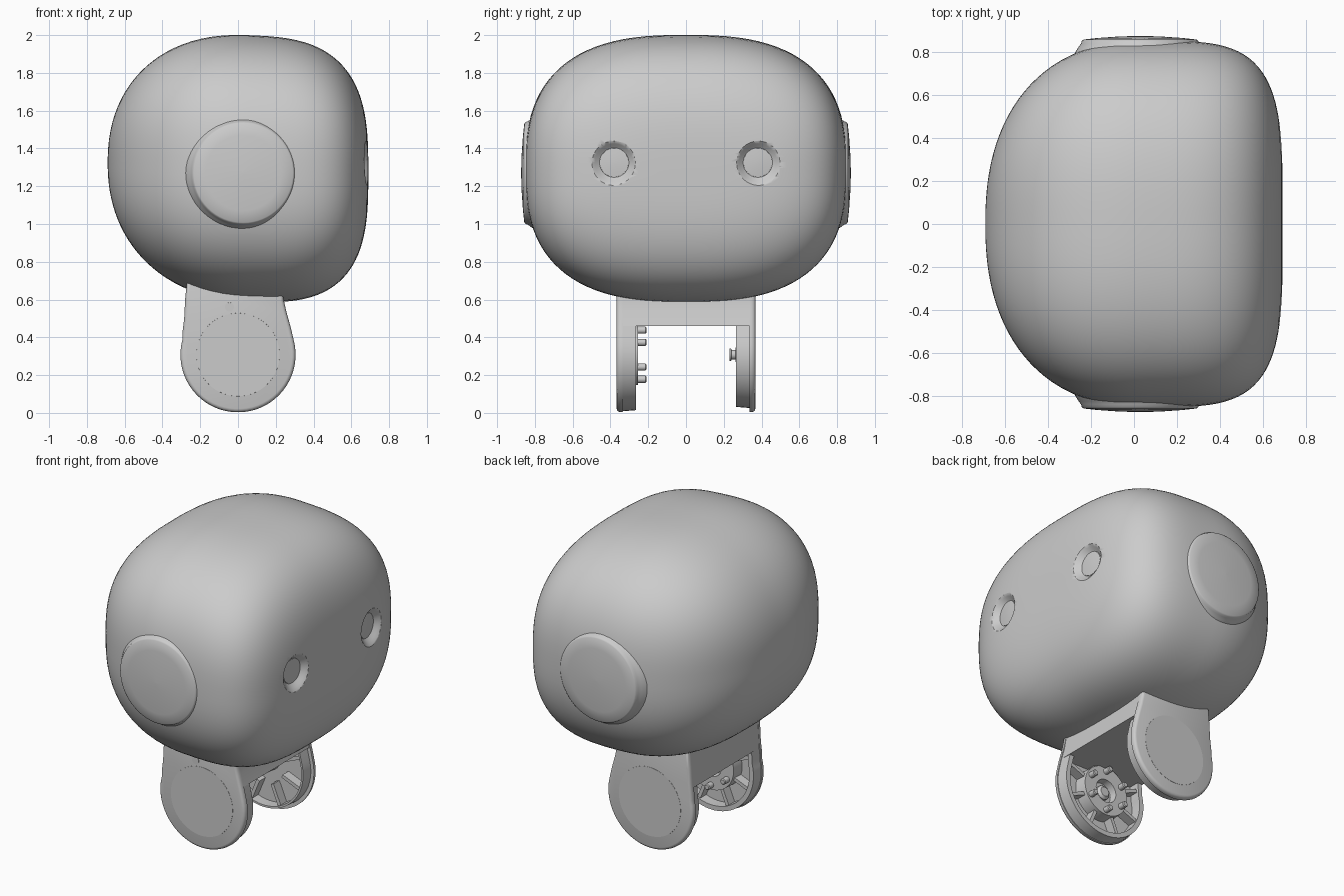
import bpy, bmesh
from math import sin, cos, pi, radians
from mathutils import Matrix, Vector

cube = bpy.data.objects.get("Cube")
if cube:
    bpy.data.objects.remove(cube, do_unlink=True)

grey = bpy.data.materials.new("light grey")
grey.use_nodes = True
grey.diffuse_color = (0.6, 0.6, 0.6, 1)
grey.node_tree.nodes["Principled BSDF"].inputs["Base Color"].default_value = (0.6, 0.6, 0.6, 1)


def finish(name, bm, angle=35):
    bmesh.ops.recalc_face_normals(bm, faces=bm.faces)
    mesh = bpy.data.meshes.new(name)
    bm.to_mesh(mesh)
    bm.free()
    mesh.materials.append(grey)
    obj = bpy.data.objects.new(name, mesh)
    bpy.context.collection.objects.link(obj)
    smooth(obj, angle)
    return obj


def smooth(obj, angle):
    bpy.ops.object.select_all(action='DESELECT')
    obj.select_set(True)
    bpy.context.view_layer.objects.active = obj
    bpy.ops.object.shade_smooth_by_angle(angle=radians(angle))


def loft(bm, rings):
    """Skin closed rings of equal length."""
    for a, b in zip(rings, rings[1:]):
        n = len(a)
        for i in range(n):
            j = (i + 1) % n
            bm.faces.new((a[i], a[j], b[j], b[i]))


def lathe(name, profile, centre, axis, segments=64, angle=35):
    """Revolve (radius, distance) points around an axis; ends are capped."""
    bm = bmesh.new()
    turn = Vector((0, 0, 1)).rotation_difference(Vector(axis)).to_matrix()
    rings = []
    for r, d in profile:
        rings.append([bm.verts.new(Vector(centre) + turn @ Vector(
            (r * cos(2 * pi * i / segments), r * sin(2 * pi * i / segments), d)))
            for i in range(segments)])
    loft(bm, rings)
    bm.faces.new(rings[0])
    bm.faces.new(rings[-1])
    return finish(name, bm, angle)


def box(name, centre, size, spin=0):
    bm = bmesh.new()
    place = Matrix.Translation(centre) @ Matrix.Rotation(spin, 4, 'Y')
    bmesh.ops.create_cube(bm, size=1, matrix=place @ Matrix.Diagonal((*size, 1)))
    return finish(name, bm)


def slab(name, layers, capped=True):
    """Stack outlines of (x, z) points at given y positions."""
    bm = bmesh.new()
    rings = [[bm.verts.new((x, y, z)) for x, z in pts] for pts, y in layers]
    if capped:
        loft(bm, rings)
        bm.faces.new(rings[0])
        bm.faces.new(rings[-1])
    else:
        loft(bm, rings + rings[:1])
    return finish(name, bm, 50)


# Head: rounded back, flatter face towards +x
WIDEST = 0.05


def head_section(length, s, power_y, power_z):
    t = 1 - (1 - s) ** 3
    wide = 0.85 * (1 - t ** power_y) ** (1 / power_y)
    tall = 0.705 * (1 - t ** power_z) ** (1 / power_z)
    return WIDEST + length * t, wide, tall


def superpoint(a, n=2.65):
    c, s = cos(a), sin(a)
    return (abs(c) ** (2 / n) * (1 if c > 0 else -1),
            abs(s) ** (2 / n) * (1 if s > 0 else -1))


def head_mid(x):
    return 1.297 - 0.04 * x


STEPS = 32
SIDES = 96
sections = [head_section(-0.74, i / STEPS, 2.3, 2.2) for i in range(STEPS - 1, 0, -1)]
sections += [head_section(0.64, i / STEPS, 4, 3) for i in range(STEPS)]
bm = bmesh.new()
rings = []
for x, wide, tall in sections:
    ring = []
    for i in range(SIDES):
        py, pz = superpoint(2 * pi * (i + 0.5) / SIDES)
        ring.append(bm.verts.new((x, wide * py, head_mid(x) + tall * pz)))
    rings.append(ring)
loft(bm, rings)
for ring, x in ((rings[0], -0.69), (rings[-1], 0.69)):
    pole = bm.verts.new((x, 0, head_mid(x)))
    for i in range(SIDES):
        bm.faces.new((ring[i], ring[(i + 1) % SIDES], pole))
head = finish("head", bm, 60)

# Eye sockets: soft dishes following the curve of the face, each with a lens
for side, label in ((-1, "right"), (1, "left")):
    spot = (0.683, side * 0.383, 1.325)
    facing = (1, side * 0.08, 0)
    cutter = lathe("socket_cutter",
                   [(0.135, 0.03), (0.125, 0.003), (0.115, -0.004), (0.1, -0.016),
                    (0.086, -0.03), (0.078, -0.036)], spot, facing)
    mod = head.modifiers.new("socket", 'BOOLEAN')
    mod.operation = 'DIFFERENCE'
    mod.object = cutter
    bpy.context.view_layer.objects.active = head
    bpy.ops.object.modifier_apply(modifier=mod.name)
    bpy.data.objects.remove(cutter, do_unlink=True)
    lathe(label + "_eye_lens", [(0.078, -0.042), (0.076, -0.034), (0.04, -0.031), (0.005, -0.03)],
          spot, facing)
smooth(head, 60)

# Ear discs, flaring softly into the head
for side, label in ((-1, "front"), (1, "back")):
    lathe(label + "_ear_disc",
          [(0.33, 0.74), (0.305, 0.79), (0.285, 0.822), (0.274, 0.837), (0.27, 0.85),
           (0.262, 0.856), (0.2, 0.863), (0.1, 0.87), (0.005, 0.873)],
          (0.028, 0, 1.27), (0, side, 0), angle=60)

# Neck bracket outline: round at the bottom, narrowing into the head
HUB = 0.308
right_edge = [(0.24, 0.70), (0.24, 0.61), (0.255, 0.54), (0.28, 0.45)]
left_edge = [(-0.295, 0.42), (-0.285, 0.5), (-0.28, 0.6), (-0.27, 0.70)]
arc = [(0.305 * cos(radians(a)), HUB + 0.305 * sin(radians(a))) for a in range(15, -196, -6)]
outline = right_edge + arc + left_edge


def inset(factor):
    return [(x * factor, 0.32 + (z - 0.32) * factor) for x, z in outline]


# The back plate is slightly shallower than the front one
for side, label, rim in ((-1, "front", 0.985), (1, "back", 0.93)):
    slab(label + "_neck_plate", [(inset(0.94), side * 0.367), (inset(0.97), side * 0.364),
                                 (inset(0.99), side * 0.357), (outline, side * 0.345),
                                 (outline, side * 0.335)])
    slab(label + "_neck_rim", [(inset(rim), side * 0.34), (inset(rim - 0.02), side * 0.265),
                               (inset(0.87), side * 0.265), (inset(0.87), side * 0.34)], False)
    lathe(label + "_plate_cover", [(0.222, 0.36), (0.22, 0.368)], (0, 0, HUB), (0, side, 0))
    # Stiffening ribs inside the hollow plate
    for k in range(8):
        a = 2 * pi * k / 8 + pi / 8
        box(label + "_rib", (0.2 * cos(a), side * 0.308, HUB - 0.2 * sin(a)),
            (0.14, 0.065, 0.022), a)

# Screw hole cover on the front plate
lathe("screw_cover", [(0.025, 0.36), (0.024, 0.369)], (-0.045, 0, 0.56), (0, -1, 0), 24)

# Crossbar joining both plates under the head, flush with their edges
bar = [(0.272, 0.46), (0.25, 0.54), (0.238, 0.61), (0.235, 0.70),
       (-0.268, 0.70), (-0.278, 0.6), (-0.286, 0.46)]
slab("neck_crossbar", [(bar, -0.34), (bar, 0.34)])

# Servo hub with pegs on the front plate (pointing inwards)
lathe("hub_ring", [(0.07, -0.34), (0.165, -0.34), (0.16, -0.255), (0.075, -0.255), (0.07, -0.30)],
      (0, 0, HUB), (0, 1, 0))
lathe("hub_boss", [(0.045, -0.34), (0.045, -0.28), (0.03, -0.265)], (0, 0, HUB), (0, 1, 0), 32)
for k in range(6):
    a = 2 * pi * k / 6 + pi / 2
    lathe("hub_peg", [(0.019, -0.27), (0.019, -0.215), (0.014, -0.21)],
          (0.13 * cos(a), 0, HUB + 0.13 * sin(a)), (0, 1, 0), 20)

# Pivot pin on the back plate
lathe("pivot_pin", [(0.06, 0.34), (0.055, 0.265), (0.025, 0.262), (0.025, 0.242),
                    (0.034, 0.238), (0.034, 0.23)], (0, 0, HUB), (0, 1, 0), 32)
